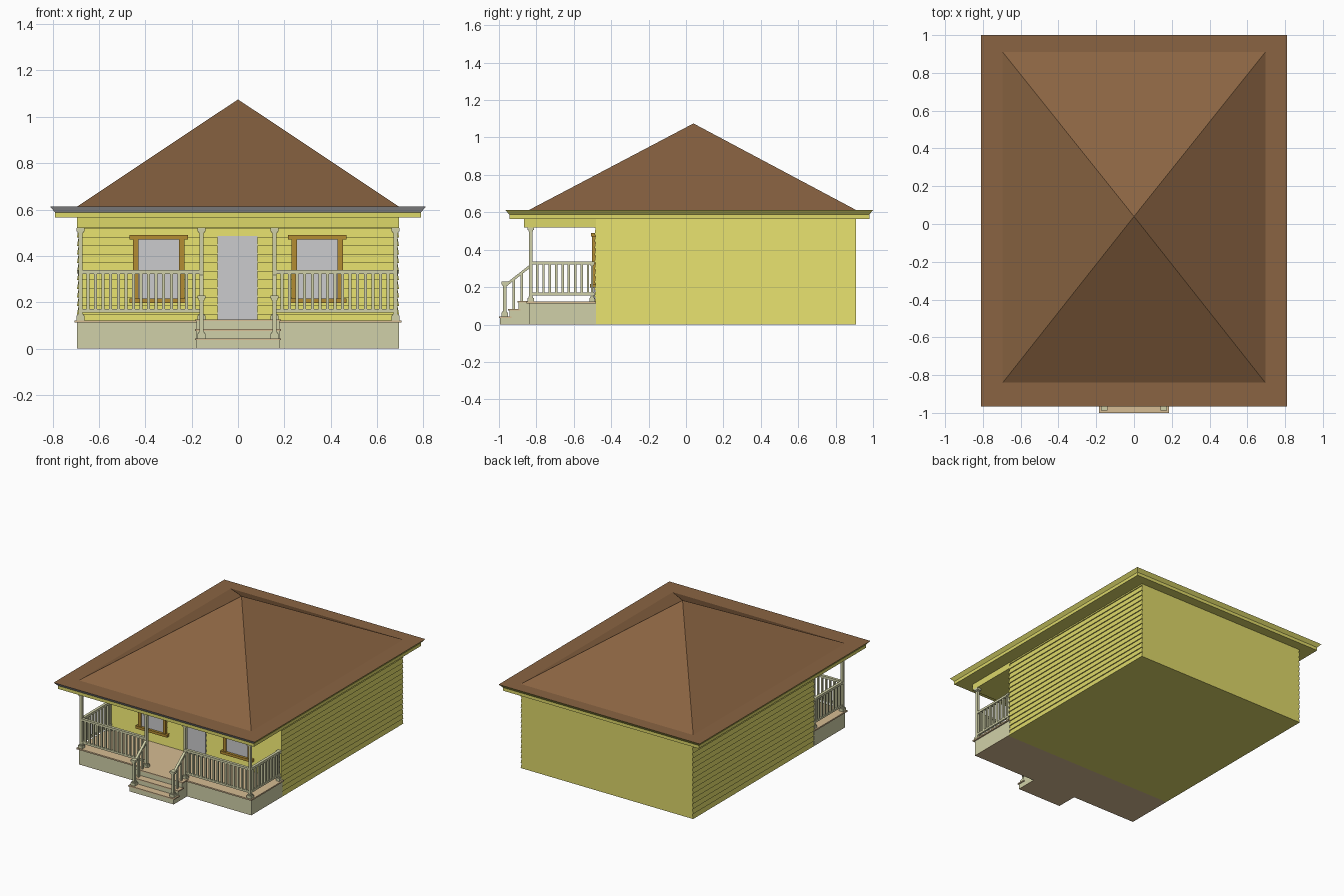
import bpy, bmesh
from math import atan2, hypot
from mathutils import Matrix, Vector

cube = bpy.data.objects.get("Cube")
if cube:
    bpy.data.objects.remove(cube, do_unlink=True)


def material(name, rgb):
    lin = [((c / 255 + 0.055) / 1.055) ** 2.4 for c in rgb]
    m = bpy.data.materials.new(name)
    m.use_nodes = True
    m.diffuse_color = (*lin, 1)
    m.node_tree.nodes["Principled BSDF"].inputs["Base Color"].default_value = (*lin, 1)
    return m


YELLOW = material("yellow siding", (220, 215, 105))
BROWN = material("brown roof", (138, 100, 66))
CREAM = material("cream paint", (208, 208, 168))
TAN = material("tan decking", (214, 188, 147))
GOLD = material("gold trim", (180, 140, 50))
GREY = material("light grey", (203, 203, 205))


def finish(name, bm, *mats):
    bmesh.ops.recalc_face_normals(bm, faces=bm.faces)
    mesh = bpy.data.meshes.new(name)
    bm.to_mesh(mesh)
    bm.free()
    for m in mats:
        mesh.materials.append(m)
    ob = bpy.data.objects.new(name, mesh)
    bpy.context.collection.objects.link(ob)
    return ob


def add_box(bm, x0, x1, y0, y1, z0, z1):
    size = Matrix.Diagonal((x1 - x0, y1 - y0, z1 - z0, 1))
    centre = Matrix.Translation(((x0 + x1) / 2, (y0 + y1) / 2, (z0 + z1) / 2))
    bmesh.ops.create_cube(bm, size=1, matrix=centre @ size)


def add_column(bm, x, y, z0, z1, half):
    add_box(bm, x - half, x + half, y - half, y + half, z0, z1)


def boxes(name, mat, *items):
    bm = bmesh.new()
    for b in items:
        add_box(bm, *b)
    return finish(name, bm, mat)


def ring_stack(bm, rings, caps=True):
    """Skin rectangular rings (x half, y front, y back, z) from bottom to top."""
    loops = [[bm.verts.new((sx * x, y, z)) for sx, y in ((-1, a), (1, a), (1, b), (-1, b))]
             for x, a, b, z in rings]
    for lo, hi in zip(loops, loops[1:]):
        for i in range(4):
            j = (i + 1) % 4
            bm.faces.new((lo[i], lo[j], hi[j], hi[i]))
    if caps:
        bm.faces.new(loops[0])
        bm.faces.new(loops[-1])


W, FRONT, BACK = 0.695, -0.49, 0.91   # house walls
PORCH = -0.84                         # porch front
DECK = 0.122

# House walls with lapped boards
bm = bmesh.new()
laps, top = 16, 0.59
rings = []
for i in range(laps):
    rings.append((W, FRONT, BACK, top * i / laps))
    rings.append((W - 0.007, FRONT + 0.007, BACK, top * (i + 1) / laps))
ring_stack(bm, rings)
finish("house_walls", bm, YELLOW)

# Porch ceiling and beam
boxes("porch_beam", YELLOW, (-W, W, -0.865, FRONT + 0.01, 0.52, 0.57))

# Eaves: band, flared moulding and flat top
boxes("eave_band", YELLOW, (-0.79, 0.79, -0.945, 0.98, 0.565, 0.588))
bm = bmesh.new()
ring_stack(bm, [(0.79, -0.945, 0.98, 0.588), (0.81, -0.965, 1.0, 0.612)])
bm.normal_update()
bmesh.ops.recalc_face_normals(bm, faces=bm.faces)
for f in bm.faces:
    f.material_index = 1 if f.normal.z > 0.9 else 2 if f.normal.y < -0.5 else 0
finish("eave_moulding", bm, YELLOW, BROWN, GREY)

# Hipped roof
bm = bmesh.new()
base = [bm.verts.new(p) for p in ((-W, PORCH, 0.612), (W, PORCH, 0.612),
                                  (W, BACK, 0.612), (-W, BACK, 0.612))]
apex = bm.verts.new((0, 0.04, 1.075))
for i in range(4):
    bm.faces.new((base[i], base[(i + 1) % 4], apex))
bm.faces.new(base)
finish("hip_roof", bm, BROWN)

# Porch base, floor and underside
boxes("porch_base", CREAM, (-W, W, PORCH, FRONT + 0.01, 0.003, 0.112))
boxes("porch_floor", TAN, (-0.705, 0.705, PORCH - 0.012, FRONT + 0.01, 0.112, DECK))
boxes("porch_underside", TAN, (-W, W, PORCH, FRONT, 0, 0.003))

# Front steps with thin treads
risers, treads = bmesh.new(), bmesh.new()
for i, (y, z) in enumerate(((-0.994, 0.044), (-0.945, 0.084), (-0.896, 0.126))):
    low = 0.003 if i == 0 else 0.036
    add_box(risers, -0.178, 0.178, y, PORCH, low, z - 0.008)
    add_box(treads, -0.185, 0.185, y - 0.006, min(y + 0.06, PORCH + 0.01), z - 0.008, z)
add_box(treads, -0.178, 0.178, -0.994, PORCH, 0, 0.003)
finish("step_risers", risers, CREAM)
finish("step_treads", treads, TAN)


# Posts with base and cap blocks
def post(name, x, y, z0, z1, half=0.009):
    bm = bmesh.new()
    add_column(bm, x, y, z0, z1, half)
    add_column(bm, x, y, z0, z0 + 0.02, half + 0.008)
    add_column(bm, x, y, z0 + 0.02, z0 + 0.027, half + 0.004)
    add_column(bm, x, y, z1 - 0.022, z1 - 0.015, half + 0.004)
    add_column(bm, x, y, z1 - 0.015, z1, half + 0.008)
    finish(name, bm, CREAM)


# Straight railing between two points
def railing(name, a, b, count):
    bm = bmesh.new()
    (ax, ay), (bx, by) = a, b
    for z0, z1, h in ((0.156, 0.17, 0.007), (0.322, 0.338, 0.01)):
        px, py = (0, h) if ay == by else (h, 0)
        add_box(bm, min(ax, bx) - px, max(ax, bx) + px,
                min(ay, by) - py, max(ay, by) + py, z0, z1)
    for i in range(1, count + 1):
        t = i / (count + 1)
        add_column(bm, ax + (bx - ax) * t, ay + (by - ay) * t, 0.16, 0.33, 0.0065)
    finish(name, bm, CREAM)


OUT, IN, PY, NY = 0.68, 0.157, -0.83, -0.97
for side, s in (("left", 1), ("right", -1)):
    post(f"{side}_corner_post", s * OUT, PY, DECK, 0.52)
    post(f"{side}_entry_post", s * IN, PY, DECK, 0.52)
    post(f"{side}_wall_post", s * OUT, FRONT - 0.012, DECK, 0.338, 0.006)
    post(f"{side}_step_newel", s * IN, NY, 0.044, 0.23)
    railing(f"{side}_front_railing", (s * OUT, PY), (s * IN, PY), 15)
    railing(f"{side}_side_railing", (s * OUT, PY), (s * OUT, FRONT), 9)

    # Sloping handrail and its balusters
    bm = bmesh.new()
    a, b = Vector((s * IN, NY, 0.205)), Vector((s * IN, PY, 0.315))
    d = b - a
    turn = Matrix.Rotation(atan2(d.z, d.y), 4, "X")
    bmesh.ops.create_cube(bm, size=1, matrix=Matrix.Translation((a + b) / 2) @ turn
                          @ Matrix.Diagonal((0.018, hypot(d.y, d.z), 0.014, 1)))
    for y, z in ((-0.922, 0.084), (-0.878, 0.126)):
        add_column(bm, s * IN, y, z, a.z + d.z * (y - NY) / d.y, 0.0065)
    finish(f"{side}_step_handrail", bm, CREAM)

    # Window: glass, trim, header and sill
    c = s * 0.342
    boxes(f"{side}_window_glass", GREY, (c - 0.09, c + 0.09, FRONT - 0.004, FRONT + 0.004, 0.21, 0.472))
    boxes(f"{side}_window_trim", GOLD,
          (c - 0.111, c - 0.088, FRONT - 0.013, FRONT + 0.01, 0.2, 0.475),
          (c + 0.088, c + 0.111, FRONT - 0.013, FRONT + 0.01, 0.2, 0.475),
          (c - 0.127, c + 0.127, FRONT - 0.017, FRONT + 0.01, 0.47, 0.489),
          (c - 0.127, c + 0.127, FRONT - 0.022, FRONT + 0.01, 0.197, 0.216))

# Door
boxes("front_door", GREY, (-0.088, 0.085, FRONT - 0.005, FRONT + 0.004, DECK, 0.486))
